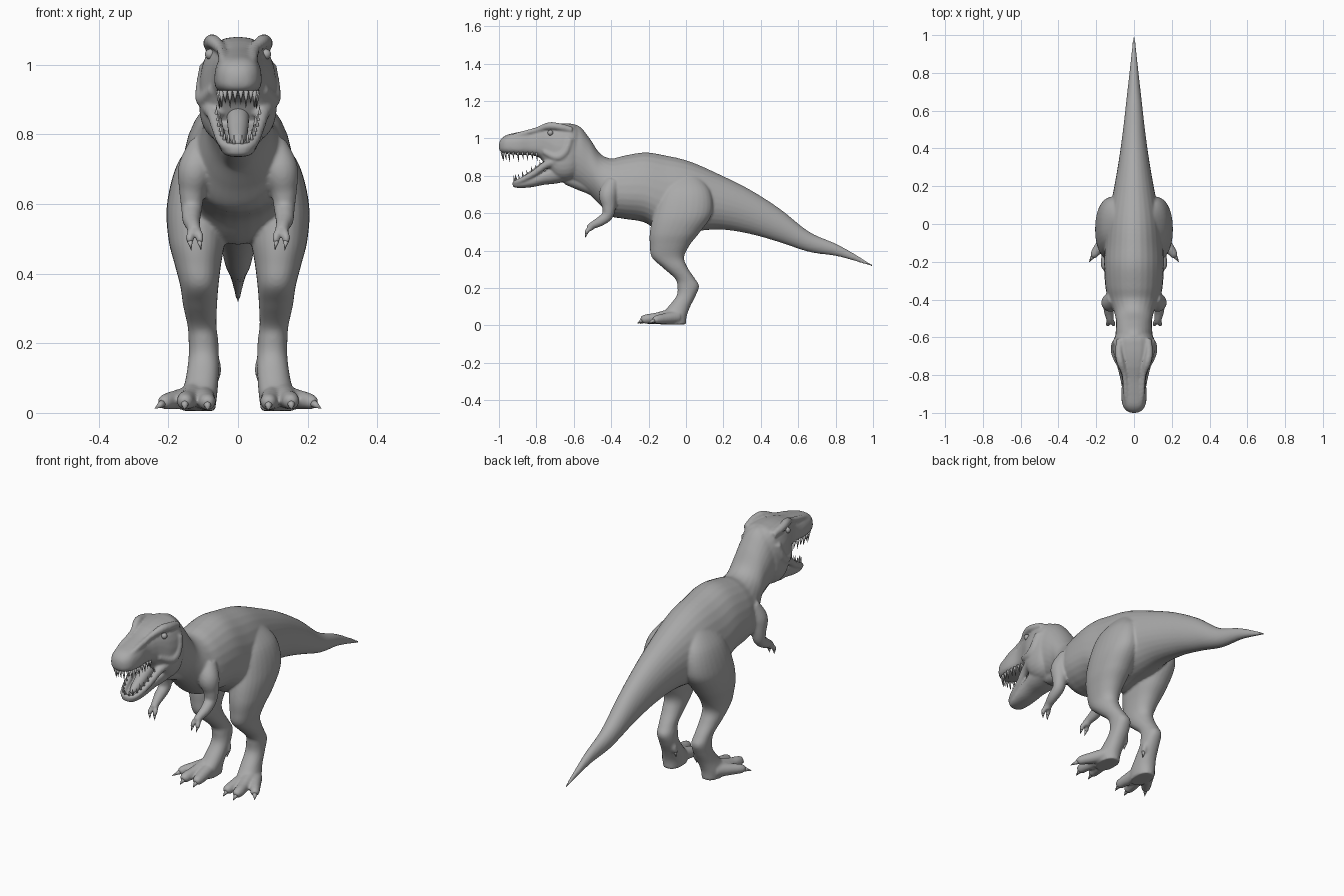
import bpy, bmesh, math
from mathutils import Vector

SEG = 28
hide = bpy.data.materials.new("grey_hide")
hide.diffuse_color = (0.4, 0.4, 0.4, 1)


def spline(rows, n=6):
    """Catmull-Rom interpolation of equal-length tuples."""
    out = []
    for i in range(len(rows) - 1):
        a, b, c, d = (rows[max(i - 1, 0)], rows[i], rows[i + 1], rows[min(i + 2, len(rows) - 1)])
        for k in range(n):
            t = k / n
            out.append([0.5 * (2 * q + (r - p) * t + (2 * p - 5 * q + 4 * r - s) * t * t
                               + (3 * q - p - 3 * r + s) * t ** 3) for p, q, r, s in zip(a, b, c, d)])
    return out + [list(rows[-1])]


def finish(name, bm):
    bmesh.ops.recalc_face_normals(bm, faces=bm.faces)
    me = bpy.data.meshes.new(name)
    bm.to_mesh(me)
    bm.free()
    me.materials.append(hide)
    me.shade_smooth()
    ob = bpy.data.objects.new(name, me)
    bpy.context.collection.objects.link(ob)
    return ob


def loft(name, rings, mirror=False):
    bm = bmesh.new()
    for s in ((1, -1) if mirror else (1,)):
        vs = [[bm.verts.new((p[0] * s, p[1], p[2])) for p in r] for r in rings]
        for a, b in zip(vs, vs[1:]):
            for i in range(SEG):
                j = (i + 1) % SEG
                bm.faces.new((a[i], a[j], b[j], b[i]))
        bm.faces.new(vs[0])
        bm.faces.new(vs[-1])
    return finish(name, bm)


def circle(power=2.0):
    for i in range(SEG):
        a = 2 * math.pi * i / SEG
        c, s = math.cos(a), math.sin(a)
        yield (math.copysign(abs(c) ** (2 / power), c), math.copysign(abs(s) ** (2 / power), s))


def slices_y(name, rows, power=2.0):
    """Rows: y, top, bottom, half width, height of widest point (0-1)."""
    rings = []
    for y, top, bot, w, m in spline(rows):
        mid = bot + (top - bot) * m
        rings.append([(w * c, y, mid + s * ((top - mid) if s > 0 else (mid - bot)))
                      for c, s in circle(power)])
    return loft(name, rings)


def slices_z(name, rows):
    """Rows: z, front y, back y, inner x, outer x."""
    return loft(name, [[((xi + xo) / 2 + (xo - xi) / 2 * c, (f + b) / 2 + (b - f) / 2 * s, z)
                        for c, s in circle(2.2)] for z, f, b, xi, xo in spline(rows)], True)


def tube(name, rows, mirror=True):
    """Rows: x, y, z, radius."""
    pts = spline(rows)
    rings = []
    for i, p in enumerate(pts):
        t = Vector(pts[min(i + 1, len(pts) - 1)][:3]) - Vector(pts[max(i - 1, 0)][:3])
        u = t.cross(Vector((1, 0, 0))).normalized()
        v = t.cross(u).normalized()
        rings.append([Vector(p[:3]) + p[3] * (u * c + v * s) for c, s in circle()])
    return loft(name, rings, mirror)


def spikes(name, items):
    """Mirrored cones: base, tip, radius."""
    bm = bmesh.new()
    for base, tip, r in items:
        for sx in (1, -1):
            a, b = Vector(base), Vector(tip)
            a.x, b.x = a.x * sx, b.x * sx
            q = (b - a).to_track_quat('Z', 'Y')
            ring = [bm.verts.new(a + q @ Vector((r * math.cos(k * math.pi / 4), r * math.sin(k * math.pi / 4), 0)))
                    for k in range(8)]
            top = bm.verts.new(b)
            for k in range(8):
                bm.faces.new((ring[k], ring[(k + 1) % 8], top))
            bm.faces.new(ring)
    return finish(name, bm)


skin = []
# torso, neck and tail
skin.append(slices_y("body", [
    (.995, .326, .316, .004, .5), (.82, .428, .368, .022, .5), (.66, .5, .393, .04, .5),
    (.5, .625, .445, .058, .5), (.34, .727, .49, .08, .5), (.18, .807, .513, .108, .48),
    (.02, .877, .5, .14, .45), (-.115, .91, .485, .155, .42), (-.22, .925, .55, .158, .4),
    (-.33, .908, .57, .152, .4), (-.4, .893, .585, .135, .42), (-.46, .92, .645, .108, .45),
    (-.515, 1.0, .70, .095, .5), (-.57, 1.065, .74, .097, .5), (-.63, 1.078, .77, .1, .5),
    (-.68, 1.06, .8, .08, .5)]))
# skull and upper jaw
skin.append(slices_y("skull", [
    (-.56, 1.04, .8, .07, .5), (-.6, 1.075, .78, .103, .45), (-.65, 1.08, .77, .112, .42),
    (-.7, 1.078, .785, .106, .42), (-.75, 1.07, .85, .085, .45), (-.78, 1.062, .895, .073, .4),
    (-.83, 1.048, .91, .062, .35), (-.9, 1.033, .912, .068, .35), (-.96, 1.018, .918, .06, .4),
    (-.99, .995, .928, .038, .4), (-1.0, .97, .945, .012, .5)], 2.6))
# lower jaw with raised tooth rim
skin.append(slices_y("lower_jaw", [
    (-.64, .88, .77, .085, .6), (-.7, .85, .758, .078, .7), (-.76, .825, .752, .066, .7),
    (-.82, .795, .74, .057, .7), (-.88, .77, .735, .048, .7), (-.915, .76, .738, .034, .6),
    (-.927, .758, .745, .012, .5)], 2.5))
skin.append(tube("jaw_rim", [
    (.085, -.69, .88, .024), (.07, -.75, .858, .02), (.058, -.81, .815, .017),
    (.047, -.87, .782, .015), (.03, -.907, .765, .013), (.0, -.918, .762, .012)]))
# brow, snout and cheek ridges
skin.append(tube("brow_ridge", [
    (.075, -.61, 1.045, .018), (.08, -.68, 1.062, .02), (.07, -.735, 1.066, .02),
    (.05, -.8, 1.045, .014), (.042, -.9, 1.018, .014), (.035, -.96, 1.0, .01)]))
skin.append(tube("cheek_ridge", [
    (.09, -.62, 1.0, .02), (.1, -.645, .93, .022), (.097, -.69, .9, .022), (.07, -.76, .93, .015)]))
# throat flap
skin.append(slices_y("throat", [
    (-.44, .75, .63, .05, .5), (-.5, .78, .69, .05, .5), (-.58, .82, .725, .05, .5),
    (-.65, .82, .755, .04, .5)]))
# legs
skin.append(slices_z("leg", [
    (.81, -.07, .06, .03, .1), (.72, -.13, .13, .03, .172), (.6, -.172, .14, .03, .204),
    (.5, -.193, .075, .036, .2), (.43, -.193, .02, .048, .183), (.365, -.183, -.01, .056, .166),
    (.31, -.125, .008, .06, .158), (.25, -.058, .048, .062, .145), (.21, -.046, .07, .057, .142),
    (.16, -.05, .052, .055, .142), (.1, -.095, .022, .056, .15), (.05, -.14, .004, .06, .162),
    (.006, -.14, 0, .066, .158)]))
# toes
skin.append(tube("inner_toe", [(.1, -.08, .05, .032), (.095, -.15, .038, .03), (.09, -.185, .034, .026),
                               (.088, -.215, .03, .022), (.088, -.228, .026, .012)]))
skin.append(tube("middle_toe", [(.125, -.08, .055, .035), (.142, -.16, .04, .028), (.15, -.2, .036, .026),
                                (.152, -.228, .032, .022), (.153, -.24, .028, .012)]))
skin.append(tube("outer_toe", [(.135, -.05, .045, .034), (.175, -.11, .038, .028), (.2, -.145, .034, .024),
                               (.213, -.165, .03, .02), (.22, -.175, .026, .011)]))
skin.append(tube("rear_toe", [(.07, .01, .16, .015), (.063, .008, .13, .015), (.06, .0, .105, .011)]))
# arms and fingers
skin.append(tube("arm", [
    (.1, -.39, .77, .04), (.122, -.415, .7, .05), (.132, -.412, .635, .037), (.133, -.42, .588, .03),
    (.134, -.46, .556, .026), (.128, -.5, .535, .02), (.124, -.518, .518, .02)]))
for x, tag in ((.138, "outer"), (.11, "inner")):
    skin.append(tube(tag + "_finger", [(.124, -.505, .53, .012), (x, -.527, .507, .012), (x, -.535, .488, .009)]))

# fuse the parts into one smooth hide
bpy.ops.object.select_all(action='DESELECT')
for ob in skin:
    ob.select_set(True)
bpy.context.view_layer.objects.active = skin[0]
bpy.ops.object.join()
rm = skin[0].modifiers.new("fuse", 'REMESH')
rm.mode = 'VOXEL'
rm.voxel_size = .0065
rm.use_smooth_shade = True
sm = skin[0].modifiers.new("soften", 'SMOOTH')
sm.factor, sm.iterations = .5, 4

# teeth along both jaws
upper = [(.054, -.8), (.056, -.825), (.058, -.85), (.06, -.875), (.06, -.9), (.057, -.925),
         (.051, -.948), (.04, -.967), (.025, -.979), (.009, -.984)]
spikes("upper_teeth", [((x * .94, y, .926), (x * .9, y + .006, .873 + .012 * (i % 2)), .0075)
                       for i, (x, y) in enumerate(upper)])
lower = [(.064, -.775, .84), (.06, -.797, .825), (.056, -.82, .81), (.051, -.845, .797), (.047, -.868, .785),
         (.04, -.888, .775), (.028, -.905, .768), (.012, -.914, .766)]
spikes("lower_teeth", [((x, y, z), (x * .95, y - .01, z + .046 - .01 * (i % 2)), .007)
                       for i, (x, y, z) in enumerate(lower)])
# claws
spikes("foot_claws", [((.088, -.212, .03), (.087, -.25, .008), .016), ((.152, -.225, .032), (.154, -.262, .01), .016),
                      ((.212, -.163, .03), (.24, -.205, .012), .015), ((.06, .003, .112), (.061, -.005, .078), .01)])
spikes("hand_claws", [((x, -.533, .493), (x - .004, -.538, .466), .008) for x in (.138, .11)])
# tongue
tube("tongue", [(0, -.68, .87, .035), (0, -.75, .845, .032), (0, -.81, .808, .028),
                (0, -.86, .782, .02), (0, -.885, .775, .008)], False)
# eyes
bm = bmesh.new()
for sx in (1, -1):
    v = bmesh.ops.create_uvsphere(bm, u_segments=16, v_segments=10, radius=.015)["verts"]
    bmesh.ops.translate(bm, verts=v, vec=(sx * .08, -.725, 1.03))
finish("eyes", bm)
